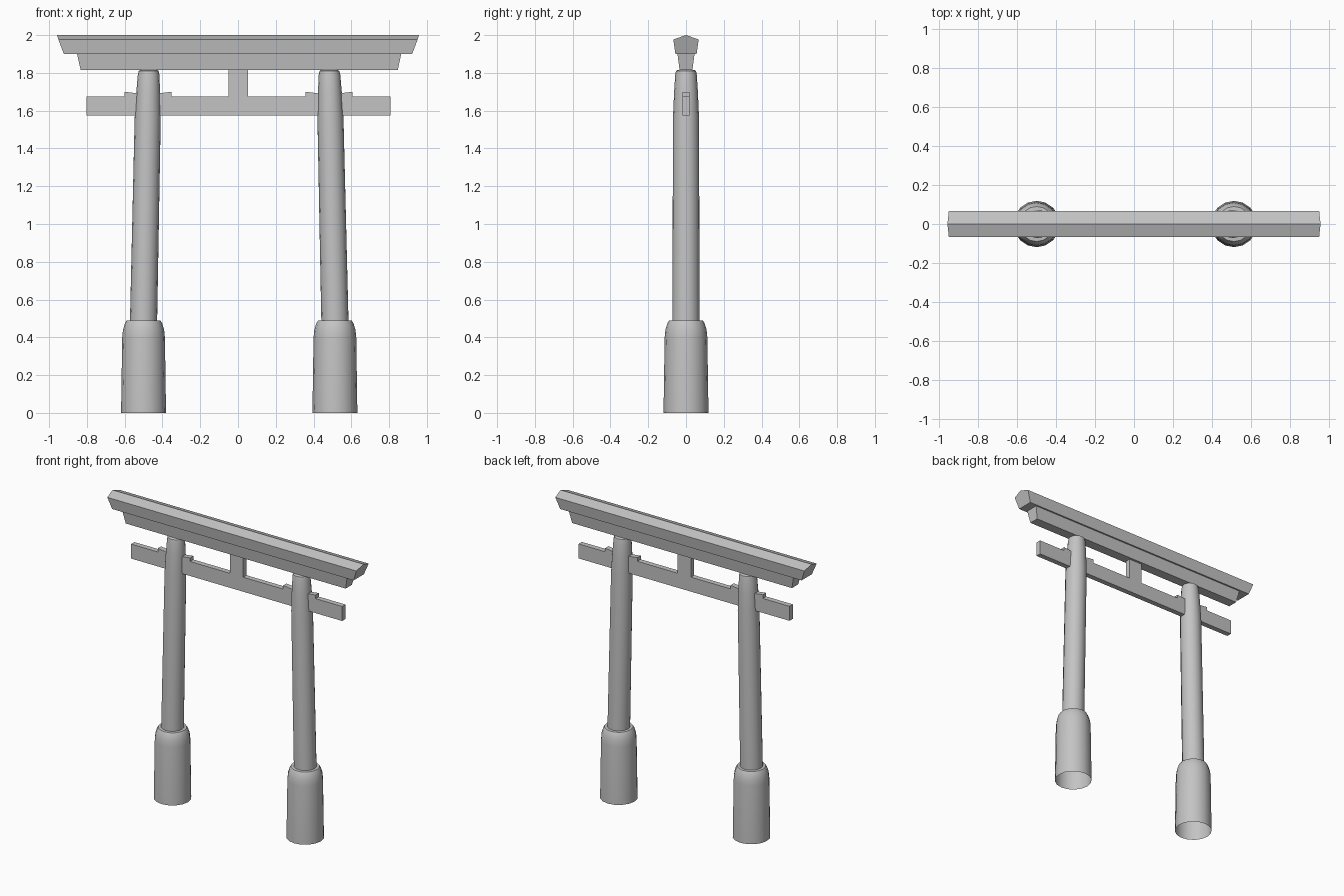
import bpy
import bmesh
import math

cube = bpy.data.objects.get("Cube")
if cube:
    bpy.data.objects.remove(cube, do_unlink=True)

stone = bpy.data.materials.new("grey_stone")
stone.use_nodes = True
GREY = (0.55, 0.55, 0.55, 1)
stone.diffuse_color = GREY
stone.node_tree.nodes["Principled BSDF"].inputs["Base Color"].default_value = GREY


def loft(name, rings, bottom=True, top=True, smooth=False):
    """Skin a stack of equal-sized counter-clockwise rings."""
    bm = bmesh.new()
    loops = [[bm.verts.new(p) for p in ring] for ring in rings]
    n = len(loops[0])
    for low, high in zip(loops, loops[1:]):
        for i in range(n):
            j = (i + 1) % n
            bm.faces.new((low[i], low[j], high[j], high[i]))
    if bottom:
        bm.faces.new(loops[0][::-1])
    if top:
        bm.faces.new(loops[-1])
    mesh = bpy.data.meshes.new(name)
    bm.to_mesh(mesh)
    bm.free()
    mesh.materials.append(stone)
    obj = bpy.data.objects.new(name, mesh)
    bpy.context.collection.objects.link(obj)
    if smooth:
        bpy.ops.object.select_all(action='DESELECT')
        obj.select_set(True)
        bpy.context.view_layer.objects.active = obj
        bpy.ops.object.shade_smooth_by_angle(angle=math.radians(40))
    return obj


def circle(x, z, r, n=16):
    return [(x + r * math.cos(math.tau * i / n), r * math.sin(math.tau * i / n), z)
            for i in range(n)]


def rect(x0, x1, half_y, z):
    return [(x0, -half_y, z), (x1, -half_y, z), (x1, half_y, z), (x0, half_y, z)]


# Leaning pillars in round, open-bottomed bases
base_profile = [(0, 0.119), (0.40, 0.113), (0.44, 0.109), (0.475, 0.098),
                (0.488, 0.09), (0.49, 0.066)]
pillar_profile = [(0.48, 0.072), (1.56, 0.069), (1.70, 0.063),
                  (1.79, 0.057), (1.81, 0.053), (1.815, 0.045)]
for side, foot, head in (("right", -0.50, -0.473), ("left", 0.513, 0.484)):
    loft(side + "_base", [circle(foot, z, r) for z, r in base_profile],
         bottom=False, top=False, smooth=True)
    loft(side + "_pillar",
         [circle(foot + (head - foot) * (z - 0.49) / 1.32, z, r)
          for z, r in pillar_profile], smooth=True)

# Tie beam, centre strut and the wedges, higher at their outer ends
T = 0.018
loft("tie_beam", [rect(-0.803, 0.808, T, 1.575), rect(-0.803, 0.808, T, 1.675)])
loft("centre_strut", [rect(-0.05, 0.052, T, 1.675), rect(-0.05, 0.052, T, 1.82)])
for side, x0, x1 in (("right", -0.60, -0.353), ("left", 0.358, 0.605)):
    mid = (x0 + x1) / 2
    for part, a, b, za, zb in (("outer", x0, mid, 1.70, 1.685),
                               ("inner", mid, x1, 1.685, 1.70)):
        top = [(a, -T, za), (b, -T, zb), (b, T, zb), (a, T, za)]
        loft(f"{side}_{part}_wedge", [rect(a, b, T, 1.67), top])

# Lower lintel, flaring upwards
loft("lower_lintel", [rect(-0.833, 0.846, 0.034, 1.815),
                      rect(-0.852, 0.864, 0.045, 1.90)])

# Roof lintel: five-sided section lofted along x, ends raked outwards
section = [(-0.056, 1.90, 0.922), (0.056, 1.90, 0.922), (0.067, 1.977, 0.951),
           (0, 2.0, 0.958), (-0.067, 1.977, 0.951)]
loft("roof_lintel", [[(s * x, y, z) for y, z, x in section] for s in (-1, 1)])
